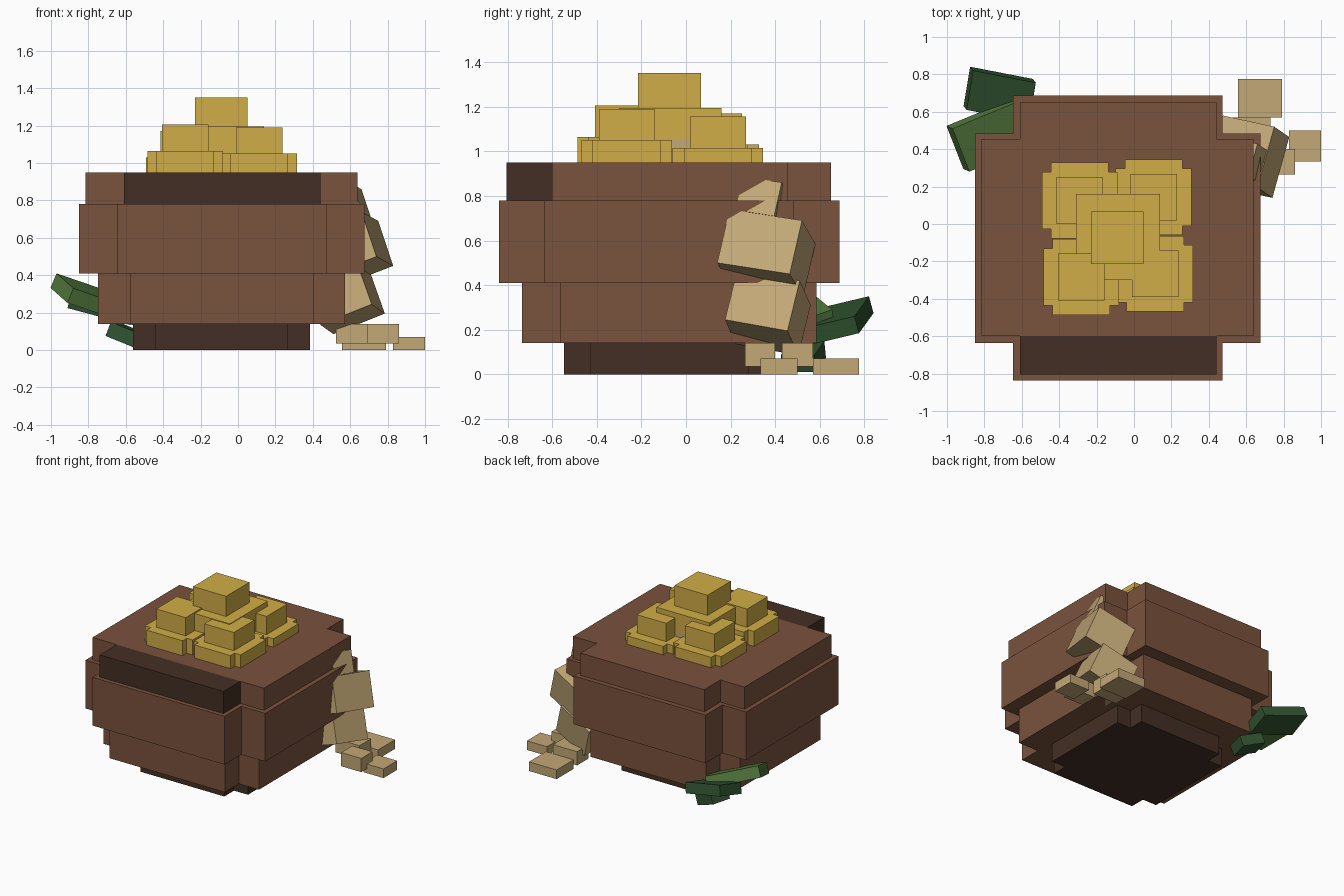
import bpy
import bmesh
from mathutils import Vector

if "Cube" in bpy.data.objects:
    bpy.data.objects.remove(bpy.data.objects["Cube"])


def srgb(r, g, b):
    lin = [((c / 255 + 0.055) / 1.055) ** 2.4 for c in (r, g, b)]
    return (*lin, 1.0)


def material(name, rgb):
    m = bpy.data.materials.new(name)
    m.diffuse_color = srgb(*rgb)
    m.use_nodes = True
    m.node_tree.nodes["Principled BSDF"].inputs["Base Color"].default_value = m.diffuse_color
    return m


BROWN = material("clay brown", (122, 82, 61))
DARK = material("dark brown", (68, 47, 36))
GOLD = material("gold", (209, 174, 71))
TAN = material("tan", (194, 168, 118))
LEAF = material("leaf green", (84, 122, 62))
DEEP = material("deep green", (49, 84, 49))


def prism(name, base, lift, mat):
    """Solid made by sweeping a flat outline along one vector."""
    bm = bmesh.new()
    face = bm.faces.new([bm.verts.new(p) for p in base])
    ext = bmesh.ops.extrude_face_region(bm, geom=[face])
    verts = [v for v in ext["geom"] if isinstance(v, bmesh.types.BMVert)]
    bmesh.ops.translate(bm, verts=verts, vec=lift)
    bmesh.ops.recalc_face_normals(bm, faces=bm.faces)
    me = bpy.data.meshes.new(name)
    bm.to_mesh(me)
    bm.free()
    me.materials.append(mat)
    ob = bpy.data.objects.new(name, me)
    bpy.context.collection.objects.link(ob)
    return ob


def box(name, x0, x1, y0, y1, z0, z1, mat):
    base = [(x0, y0, z0), (x1, y0, z0), (x1, y1, z0), (x0, y1, z0)]
    return prism(name, base, (0, 0, z1 - z0), mat)


def cross(name, cx, cy, wide, narrow, z0, z1, mat):
    """Square block with notched corners."""
    w, n = wide, narrow
    quarter = [(w, -n), (w, n), (n, n)]
    pts = []
    for _ in range(4):
        pts += quarter
        quarter = [(-y, x) for x, y in quarter]
    # drop the corner shared by neighbouring quarters
    base = []
    for x, y in pts:
        if (x, y) not in base:
            base.append((x, y))
    return prism(name, [(cx + x, cy + y, z0) for x, y in base],
                 (0, 0, z1 - z0), mat)


def slab(name, corner, u, v, thick, mat):
    """Tilted box: outer face spanned by u and v, thickness going inward."""
    p, u, v = Vector(corner), Vector(u), Vector(v)
    n = u.cross(v).normalized()
    return prism(name, [p, p + u, p + u + v, p + v], -n * thick, mat)


# Pot body, tier by tier
CX, CY = -0.0875, -0.075
cross("pot_base", CX, CY, 0.473, 0.355, 0.0, 0.14, DARK)
cross("pot_lower_tier", CX, CY, 0.66, 0.49, 0.14, 0.41, BROWN)
cross("pot_middle_tier", CX, CY, 0.7625, 0.56, 0.41, 0.78, BROWN)

# Top tier with its dark front block
box("pot_rim", -0.815, 0.64, -0.60, 0.455, 0.78, 0.95, BROWN)
box("pot_rim_back", -0.61, 0.44, 0.455, 0.65, 0.78, 0.95, BROWN)
box("pot_rim_front", -0.61, 0.44, -0.805, -0.60, 0.78, 0.95, DARK)

# Four gold mounds: centre, top of notched block, top of cube
mounds = {
    "back_left": (-0.29, 0.125, 1.03, 1.17),
    "back_right": (0.105, 0.143, 1.015, 1.155),
    "front_left": (-0.282, -0.284, 1.065, 1.205),
    "front_right": (0.113, -0.266, 1.05, 1.19),
}
for side, (x, y, z1, z2) in mounds.items():
    cross("gold_mound_" + side, x, y, 0.203, 0.153, 0.95, z1, GOLD)
    box("gold_cube_" + side, x - 0.125, x + 0.125, y - 0.125, y + 0.125,
        z1, z2, GOLD)

# Centre of the heap
box("heap_core", -0.31, 0.14, -0.30, 0.16, 0.95, 1.05, TAN)
box("heap_middle", -0.31, 0.14, -0.30, 0.16, 1.05, 1.195, GOLD)
box("heap_top", -0.23, 0.05, -0.215, 0.067, 1.195, 1.35, GOLD)

# Spill running down the right side
slab("spill_upper", (0.74, 0.14, 0.50), (0.09, 0.325, -0.05),
     (-0.08, 0.055, 0.24), 0.30, TAN)
slab("spill_lower", (0.715, 0.175, 0.245), (0.07, 0.28, -0.05),
     (-0.08, 0.055, 0.225), 0.30, TAN)
slab("spill_top", (0.662, 0.222, 0.737), (0.048, 0.173, -0.027),
     (-0.05, 0.034, 0.15), 0.12, TAN)

# Crumbs on the ground
box("crumb_back", 0.555, 0.79, 0.57, 0.775, 0.0, 0.07, TAN)
box("crumb_right", 0.83, 1.0, 0.335, 0.50, 0.0, 0.07, TAN)
box("crumb_front", 0.69, 0.86, 0.265, 0.40, 0.035, 0.14, TAN)
box("crumb_inner", 0.525, 0.73, 0.43, 0.57, 0.035, 0.14, TAN)

# Leaves at the back left
slab("leaf_light", (-0.97, 0.51, 0.41), (0.09, -0.23, -0.08),
     (0.35, 0.145, -0.12), 0.085, LEAF)
slab("leaf_dark", (-0.86, 0.82, 0.35), (-0.035, -0.21, -0.05),
     (0.335, -0.065, -0.09), 0.08, DEEP)
slab("leaf_small", (-0.64, 0.62, 0.15), (-0.04, -0.15, 0.0),
     (0.16, -0.045, -0.065), 0.08, DEEP)
